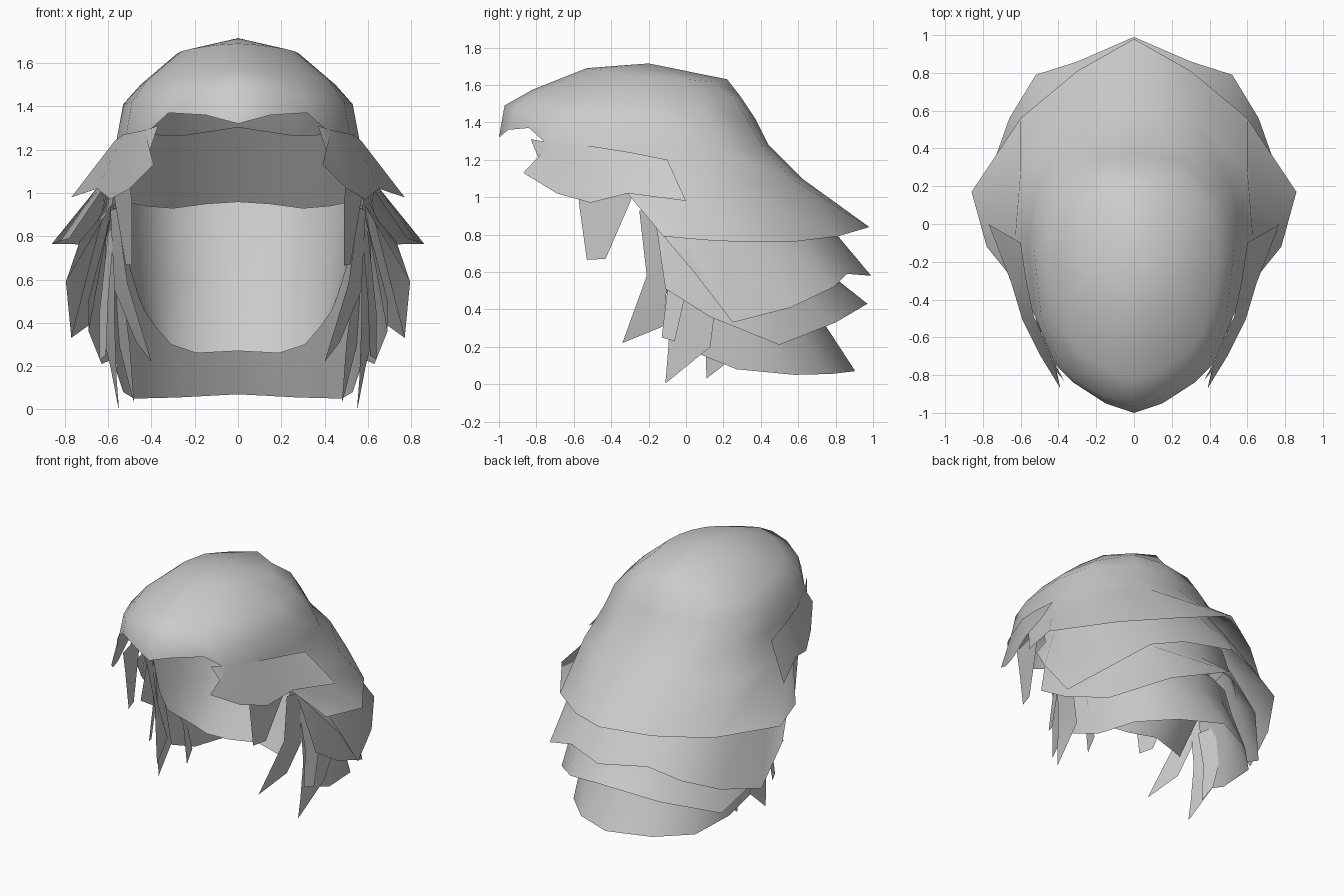
import bpy, bmesh
from mathutils import Vector

hair = bpy.data.materials.new("light_grey_hair")
hair.diffuse_color = (0.6, 0.6, 0.6, 1)
CENTER = Vector((0, -0.1, 0.8))


def sheet(name, *grids, inward=False):
    """Join grids of points (rows from top to bottom) into one mirrored sheet."""
    bm = bmesh.new()
    for rows in grids:
        vs = [[bm.verts.new(p) for p in row] for row in rows]
        for a, b in zip(vs, vs[1:]):
            for i in range(len(a) - 1):
                bm.faces.new((a[i], b[i], b[i + 1], a[i + 1]))
    bmesh.ops.remove_doubles(bm, verts=bm.verts[:], dist=0.0005)
    bm.normal_update()
    side = sum(f.normal.dot(f.calc_center_median() - CENTER) * f.calc_area() for f in bm.faces)
    if (side < 0) != inward:
        bmesh.ops.reverse_faces(bm, faces=bm.faces[:])
    me = bpy.data.meshes.new(name)
    bm.to_mesh(me)
    bm.free()
    me.materials.append(hair)
    for p in me.polygons:
        p.use_smooth = True
    ob = bpy.data.objects.new(name, me)
    bpy.context.collection.objects.link(ob)
    m = ob.modifiers.new("mirror", 'MIRROR')
    m.use_clip = True
    m.merge_threshold = 0.001
    return ob


# crown: half rings from the front centre round to the back centre
apex = [(0, -.2, 1.715)] * 9
ring1 = [(0, -.53, 1.69), (.08, -.5, 1.685), (.16, -.45, 1.675), (.22, -.38, 1.665),
         (.26, -.3, 1.655), (.28, -.2, 1.645), (.26, 0, 1.63), (.15, .16, 1.615), (0, .22, 1.63)]
ring2 = [(0, -.82, 1.575), (.13, -.78, 1.565), (.27, -.69, 1.54), (.36, -.58, 1.53),
         (.42, -.42, 1.52), (.45, -.17, 1.5), (.4, .08, 1.5), (.23, .26, 1.53), (0, .29, 1.54)]
ring3 = [(0, -.97, 1.49), (.15, -.92, 1.48), (.31, -.82, 1.45), (.41, -.7, 1.43),
         (.49, -.5, 1.42), (.53, -.13, 1.41), (.47, .13, 1.41), (.26, .33, 1.41), (0, .37, 1.42)]
hairline = [(0, -1, 1.32), (.15, -.95, 1.36), (.32, -.84, 1.37), (.42, -.74, 1.28),
            (.52, -.5, 1.25), (.56, -.12, 1.25), (.52, .18, 1.26), (.28, .41, 1.27), (0, .44, 1.28)]
# top back layer flaring out below the crown
flare1 = [(.57, -.38, 1.1), (.63, -.08, 1.05), (.6, .29, 1.05), (.33, .56, 1.1), (0, .62, 1.1)]
flare2 = [(.78, -.12, .79), (.86, .17, .765), (.6, .56, .76), (.3, .81, .79), (0, .98, .84)]
sheet("crown_and_top_layer", [apex, ring1, ring2, ring3, hairline],
      [hairline[4:], flare1, flare2])

# lower back layers, each starting under the one above
sheet("second_layer", [
    [(.53, -.3, 1.24), (.54, -.18, 1.24), (.54, -.05, 1.25), (.48, .18, 1.26), (.4, .27, 1.27),
     (.26, .36, 1.265), (0, .4, 1.305)],
    [(.58, -.2, .95), (.61, -.08, .95), (.62, .05, .95), (.58, .3, .95), (.42, .5, .95),
     (.24, .62, .95), (0, .68, .95)],
    [(.73, -.11, .78), (.795, .05, .59), (.77, .25, .33), (.66, .56, .41), (.52, .79, .52),
     (.3, .86, .59), (0, .99, .58)]])
sheet("third_layer", [
    [(.57, -.18, .95), (.59, .05, .93), (.52, .3, .93), (.34, .48, .93), (0, .58, .92)],
    [(.6, -.16, .85), (.62, .1, .75), (.56, .36, .7), (.34, .58, .67), (0, .68, .66)],
    [(.69, -.11, .51), (.69, .13, .36), (.63, .5, .21), (.35, .8, .33), (0, .97, .43)]])
sheet("bottom_layer", [
    [(.57, -.03, .7), (.54, .22, .7), (.43, .4, .7), (.24, .5, .68), (0, .56, .66)],
    [(.58, 0, .5), (.55, .25, .5), (.45, .45, .5), (.25, .58, .48), (0, .65, .46)],
    [(.56, .05, .17), (.53, .27, .08), (.48, .58, .05), (.28, .78, .055), (0, .905, .07)]])

# inner shell over the nape, leaning forward towards its lower edge
sheet("nape_lining", [
    [(.55, -.2, .97), (.52, .05, .96), (.42, .28, .94), (.3, .41, .93), (.15, .48, .95), (0, .5, .96)],
    [(.5, -.17, .65), (.48, .02, .64), (.4, .2, .62), (.29, .31, .6), (.15, .37, .6), (0, .39, .6)],
    [(.46, -.14, .52), (.43, -.06, .45), (.38, .02, .38), (.31, .09, .3), (.19, .17, .26), (0, .22, .27)]],
    inward=True)

# jagged temple flap
sheet("temple_flap", [
    [(.37, -.83, 1.31), (.43, -.72, 1.29), (.48, -.6, 1.28), (.53, -.49, 1.27),
     (.57, -.3, 1.24), (.6, -.1, 1.2)],
    [(.41, -.78, 1.19), (.39, -.87, 1.13), (.5, -.69, 1.02), (.59, -.51, .97),
     (.65, -.31, 1.02), (.77, 0, .98)]])

# hanging strands: pairs of front and back edge points, top to bottom
strands = {
    "sideburn": [((.5, -.58, 1.08), (.58, -.26, 1.08)), ((.49, -.57, .95), (.57, -.3, .97)),
                 ((.49, -.53, .665), (.52, -.43, .67))],
    "front_strand": [((.56, -.25, .93), (.59, -.14, .92)), ((.51, -.21, .58), (.57, -.1, .55)),
                     ((.4, -.34, .22), (.47, -.12, .31))],
    "outer_strand": [((.57, -.14, .85), (.6, -.04, .82)), ((.6, -.1, .5), (.64, -.01, .45)),
                     ((.61, -.13, .25), (.64, -.06, .23))],
    "long_strand": [((.57, -.12, .8), (.61, 0, .8)), ((.57, -.08, .4), (.63, .15, .36)),
                    ((.56, -.1, .13), (.59, .13, .2)), ((.55, -.11, .005), (.555, -.09, .02))],
    "inner_strand": [((.54, 0, .6), (.57, .15, .6)), ((.5, .1, .3), (.55, .2, .3)),
                     ((.48, .11, .03), (.5, .2, .1))],
}
for name, rows in strands.items():
    sheet(name, rows)
